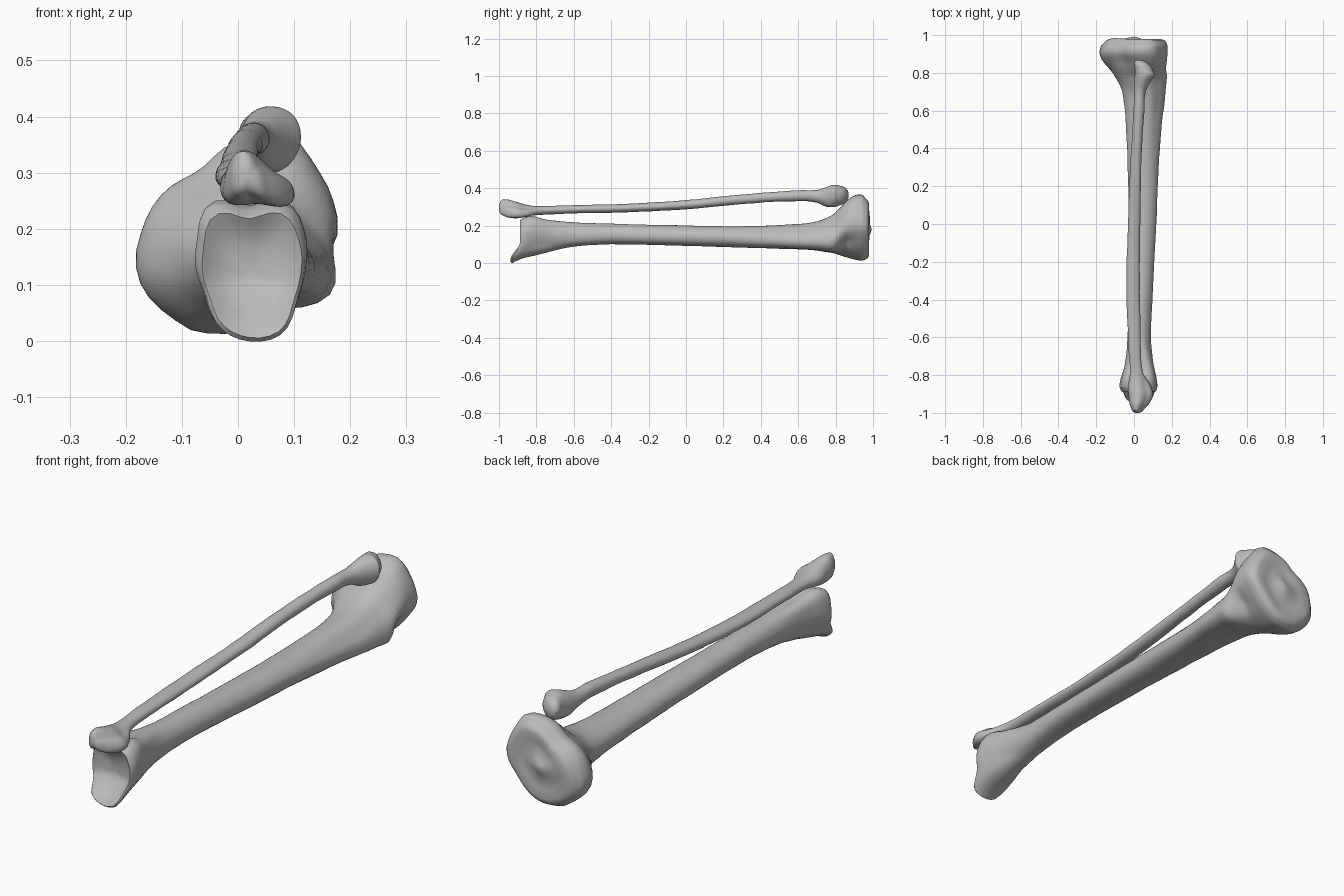
import bpy
import bmesh
import math
from mathutils import Vector, noise

SIDES = 40      # points around each cross-section
STEPS = 5       # rings between neighbouring stations

if "Cube" in bpy.data.objects:
    bpy.data.objects.remove(bpy.data.objects["Cube"], do_unlink=True)

bone_grey = bpy.data.materials.new("bone_grey")
bone_grey.use_nodes = True
colour = (0.5, 0.5, 0.5, 1)
bone_grey.diffuse_color = colour
bone_grey.node_tree.nodes["Principled BSDF"].inputs["Base Color"].default_value = colour

# Cross-sections: radii at every 30 degrees, starting at +x and turning to +z
OUTLINES = {
    "oval": [1] * 12,
    "shaft": [12, 11, 10, 9, 9, 9, 9, 9, 9, 9, 10, 12],
    "plateau": [177, 180, 190, 160, 130, 145, 172, 190, 185, 170, 155, 150],
    "ankle": [100, 115, 135, 110, 135, 105, 93, 90, 110, 120, 120, 100],
    "tuberosity": [14, 12, 12, 11, 10, 10, 10, 10, 10, 10, 11, 15],
    "malleolus": [7, 5, 5, 6, 7, 7, 7, 7, 5, 4, 5, 8],
}


def cubic(a, b, ta, tb, t):
    """Hermite blend from a to b with the end slopes ta and tb."""
    return ((1 + 2 * t) * (1 - t) ** 2 * a + t * (1 - t) ** 2 * ta
            + t * t * (3 - 2 * t) * b + t * t * (t - 1) * tb)


def smooth(t):
    t = max(0, min(1, t))
    return t * t * (3 - 2 * t)


def section(name):
    """Closed outline fitted to a box reaching from 0 to 1 both ways."""
    radii = OUTLINES[name]
    n = len(radii)
    xs, zs = [], []
    for i in range(SIDES):
        k, t = divmod(i * n / SIDES, 1)
        p, a, b, q = (radii[(int(k) + j) % n] for j in (-1, 0, 1, 2))
        r = cubic(a, b, (b - p) / 2, (q - a) / 2, t)
        angle = math.tau * i / SIDES
        xs.append(r * math.cos(angle))
        zs.append(r * math.sin(angle))

    def fit(values):
        low, high = min(values), max(values)
        return [(v - low) / (high - low) for v in values]

    return fit(xs) + fit(zs)


def interpolate(rows):
    """Smoothly fill in rows between the stations; the first entry is y."""
    def slope(i, c):
        lo, hi = max(i - 1, 0), min(i + 1, len(rows) - 1)
        return (rows[hi][c] - rows[lo][c]) / (rows[hi][0] - rows[lo][0])

    filled = []
    for i in range(len(rows) - 1):
        a, b = rows[i], rows[i + 1]
        gap = b[0] - a[0]
        for s in range(STEPS):
            t = s / STEPS
            filled.append([a[0] + gap * t] + [
                cubic(a[c], b[c], gap * slope(i, c), gap * slope(i + 1, c), t)
                for c in range(1, len(a))])
    return filled + [rows[-1]]


def build_bone(name, stations, front_cap, back_cap, bend, wear):
    """Loft stations (outline, y, left, right, low, high) and close both ends."""
    rows = interpolate([list(st[1:]) + section(st[0]) for st in stations])
    rings = []
    for y, x0, x1, z0, z1, *unit in rows:
        rings.append([Vector((x0 + (x1 - x0) * u, y, z0 + (z1 - z0) * v))
                      for u, v in zip(unit[:SIDES], unit[SIDES:])])

    def cap(ring, profile):
        centre = sum(ring, Vector()) / SIDES
        extra = []
        for scale, y in profile:
            inner = [centre.lerp(p, scale) for p in ring]
            for p in inner:
                p.y = y
            extra.append(inner)
        return extra

    rings = cap(rings[0], front_cap)[::-1] + rings + cap(rings[-1], back_cap)
    bm = bmesh.new()
    loops = []
    for ring in rings:
        centre = sum(ring, Vector()) / SIDES
        loop = []
        for p in ring:
            # Shallow irregular wear on the surface
            q = centre.lerp(p, 1 + wear * noise.noise(p * 14))
            q.y += bend(q)
            loop.append(bm.verts.new(q))
        loops.append(loop)
    for a, b in zip(loops, loops[1:]):
        for i in range(SIDES):
            j = (i + 1) % SIDES
            bm.faces.new((a[i], a[j], b[j], b[i]))
    bm.faces.new(loops[0])
    bm.faces.new(loops[-1])
    bmesh.ops.recalc_face_normals(bm, faces=bm.faces)
    mesh = bpy.data.meshes.new(name)
    bm.to_mesh(mesh)
    bm.free()
    mesh.materials.append(bone_grey)
    bone = bpy.data.objects.new(name, mesh)
    bpy.context.collection.objects.link(bone)
    bpy.ops.object.select_all(action="DESELECT")
    bone.select_set(True)
    bpy.context.view_layer.objects.active = bone
    bpy.ops.object.shade_smooth_by_angle(angle=math.radians(40))


def shin_bend(p):
    """Inner ankle knob reaches forward; the knee end has a raised ridge."""
    knob = -0.05 * smooth((0.11 - p.z) / 0.09) * smooth((-0.74 - p.y) / 0.13)
    ridge = 0.012 * math.exp(-((p.x + 0.06) ** 2 + (p.z - 0.19) ** 2) / 0.003)
    return knob + ridge * smooth((p.y - 0.94) / 0.03)


def slim_bend(p):
    """Slanted end of the slim bone's head."""
    return -0.4 * (p.x - 0.03) * smooth((p.y - 0.77) / 0.08)


# Thick shin bone
build_bone("shin_bone", [
    ("ankle", -0.88, -0.07, 0.12, 0.0, 0.235),
    ("ankle", -0.86, -0.077, 0.124, 0.01, 0.245),
    ("ankle", -0.82, -0.07, 0.12, 0.03, 0.25),
    ("ankle", -0.75, -0.05, 0.105, 0.055, 0.232),
    ("shaft", -0.6, -0.035, 0.09, 0.088, 0.217),
    ("shaft", -0.4, -0.03, 0.097, 0.1, 0.21),
    ("shaft", 0, -0.028, 0.118, 0.092, 0.2),
    ("shaft", 0.3, -0.033, 0.13, 0.082, 0.196),
    ("tuberosity", 0.55, -0.045, 0.15, 0.075, 0.205),
    ("tuberosity", 0.7, -0.062, 0.167, 0.066, 0.222),
    ("tuberosity", 0.78, -0.1, 0.172, 0.053, 0.255),
    ("plateau", 0.85, -0.155, 0.17, 0.032, 0.325),
    ("plateau", 0.9, -0.18, 0.177, 0.018, 0.362),
    ("plateau", 0.94, -0.173, 0.176, 0.012, 0.366),
    ("plateau", 0.962, -0.155, 0.168, 0.02, 0.345),
], [(0.94, -0.888), (0.85, -0.882), (0.65, -0.868), (0.35, -0.86), (0.1, -0.858)],
    [(0.94, 0.973), (0.82, 0.979), (0.6, 0.972), (0.35, 0.97), (0.18, 0.981), (0.05, 0.988)],
    shin_bend, 0.03)

# Slim outer bone
build_bone("slim_bone", [
    ("malleolus", -0.985, -0.012, 0.05, 0.258, 0.338),
    ("malleolus", -0.95, -0.025, 0.08, 0.245, 0.338),
    ("malleolus", -0.9, -0.03, 0.1, 0.24, 0.327),
    ("malleolus", -0.85, -0.028, 0.085, 0.248, 0.312),
    ("oval", -0.78, -0.022, 0.045, 0.258, 0.305),
    ("oval", -0.6, -0.032, 0.035, 0.265, 0.309),
    ("oval", -0.3, -0.04, 0.03, 0.272, 0.317),
    ("oval", 0, -0.032, 0.033, 0.287, 0.336),
    ("oval", 0.3, -0.02, 0.037, 0.315, 0.366),
    ("oval", 0.6, -0.002, 0.054, 0.332, 0.389),
    ("oval", 0.7, 0.0, 0.062, 0.322, 0.392),
    ("oval", 0.75, 0.0, 0.085, 0.302, 0.408),
    ("oval", 0.8, 0.004, 0.11, 0.298, 0.418),
    ("oval", 0.84, 0.0, 0.1, 0.312, 0.412),
], [(0.8, -0.993), (0.5, -0.998), (0.15, -1)],
    [(0.85, 0.856), (0.6, 0.866), (0.3, 0.87), (0.1, 0.872)],
    slim_bend, 0.09)
